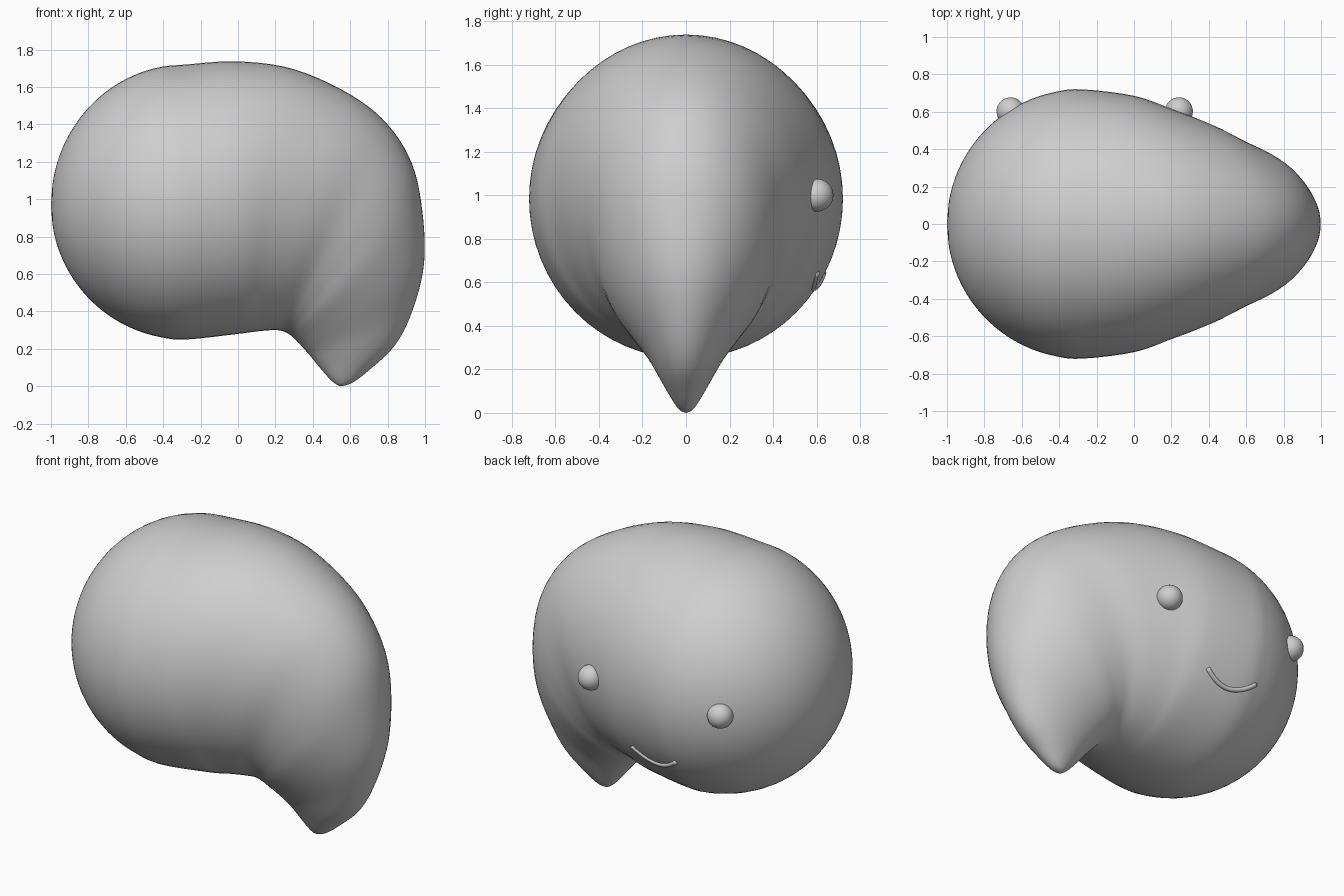
import bpy, bmesh, math
from mathutils import Vector
from mathutils.bvhtree import BVHTree

if "Cube" in bpy.data.objects:
    bpy.data.objects.remove(bpy.data.objects["Cube"])

grey = bpy.data.materials.new("light_grey")
grey.diffuse_color = (0.62, 0.62, 0.62, 1)
grey.use_nodes = True
grey.node_tree.nodes["Principled BSDF"].inputs["Base Color"].default_value = grey.diffuse_color


def finish(name, bm):
    bmesh.ops.remove_doubles(bm, verts=bm.verts, dist=1e-5)
    bmesh.ops.recalc_face_normals(bm, faces=bm.faces)
    for f in bm.faces:
        f.smooth = True
    me = bpy.data.meshes.new(name)
    bm.to_mesh(me)
    me.materials.append(grey)
    ob = bpy.data.objects.new(name, me)
    bpy.context.collection.objects.link(ob)
    return ob


def loft(bm, rings):
    vr = [[bm.verts.new(p) for p in r] for r in rings]
    n = len(vr[0])
    for a, b in zip(vr, vr[1:]):
        for i in range(n):
            j = (i + 1) % n
            bm.faces.new((a[i], a[j], b[j], b[i]))
    return vr


# body sections: outer x, outer z, inner x, inner z, half width
secs = []
for k in range(9):  # round head
    a = k / 8 * math.pi / 2
    x, s = -0.28 - 0.72 * math.cos(a), math.sin(a)
    secs.append((x, 0.97 + 0.75 * s, x, 0.97 - 0.72 * s, 0.72 * s))
secs += [  # fan that sweeps round and down into the tail
    (0.0, 1.737, 0.0, 0.28, 0.685),
    (0.3, 1.695, 0.10, 0.293, 0.615),
    (0.6, 1.56, 0.18, 0.30, 0.535),
    (0.8, 1.40, 0.23, 0.297, 0.46),
    (0.93, 1.19, 0.265, 0.283, 0.41),
    (0.985, 0.94, 0.295, 0.262, 0.36),
    (0.995, 0.66, 0.33, 0.225, 0.275),
    (0.935, 0.41, 0.38, 0.17, 0.185),
    (0.84, 0.22, 0.43, 0.108, 0.12),
    (0.70, 0.085, 0.487, 0.043, 0.065),
    (0.61, 0.018, 0.525, 0.01, 0.03),
    (0.55, 0.0, 0.55, 0.0, 0.0)]


def spline(pts, steps):
    out = []
    for i in range(len(pts) - 1):
        p0, p1, p2, p3 = (pts[max(0, min(len(pts) - 1, i + d))] for d in (-1, 0, 1, 2))
        for s in range(steps):
            t = s / steps
            out.append([0.5 * (2 * b + (c - a) * t + (2 * a - 5 * b + 4 * c - d) * t * t
                               + (3 * b - a - 3 * c + d) * t ** 3)
                        for a, b, c, d in zip(p0, p1, p2, p3)])
    return out + [list(pts[-1])]


rings = []
for ox, oz, ix, iz, w in spline(secs, 5):
    ring = []
    for i in range(64):
        a = 2 * math.pi * i / 64
        c = (1 + math.cos(a)) / 2
        ring.append((ix + (ox - ix) * c, w * math.sin(a), max(0, iz + (oz - iz) * c)))
    rings.append(ring)
bm = bmesh.new()
loft(bm, rings)
body = finish("body", bm)
me = body.data
tree = BVHTree.FromPolygons([v.co for v in me.vertices], [p.vertices for p in me.polygons])

# eyes on the back (+y) side
for name, x in (("left_eye", -0.66), ("right_eye", 0.24)):
    bm = bmesh.new()
    bmesh.ops.create_uvsphere(bm, u_segments=32, v_segments=20, radius=0.075)
    bmesh.ops.translate(bm, verts=bm.verts, vec=(x, 0.602, 1.0))
    finish(name, bm)

# smiling mouth: thin tube lying on the body surface
path = []
for i in range(25):
    t = i / 12 - 1
    x, z = -0.21 + 0.165 * t, 0.575 + 0.07 * t * t
    hit = tree.ray_cast(Vector((x, 3, z)), Vector((0, -1, 0)))[0]
    path.append(Vector((x, hit.y - 0.002, z)))
rings = []
for i, p in enumerate(path):
    d = (path[min(i + 1, 24)] - path[max(i - 1, 0)]).normalized()
    u = d.cross(Vector((0, 1, 0))).normalized()
    v = d.cross(u)
    rings.append([p + 0.014 * (u * math.cos(k * math.pi / 6) + v * math.sin(k * math.pi / 6))
                  for k in range(12)])
bm = bmesh.new()
vr = loft(bm, rings)
bm.faces.new(vr[0])
bm.faces.new(vr[-1])
finish("mouth", bm)
